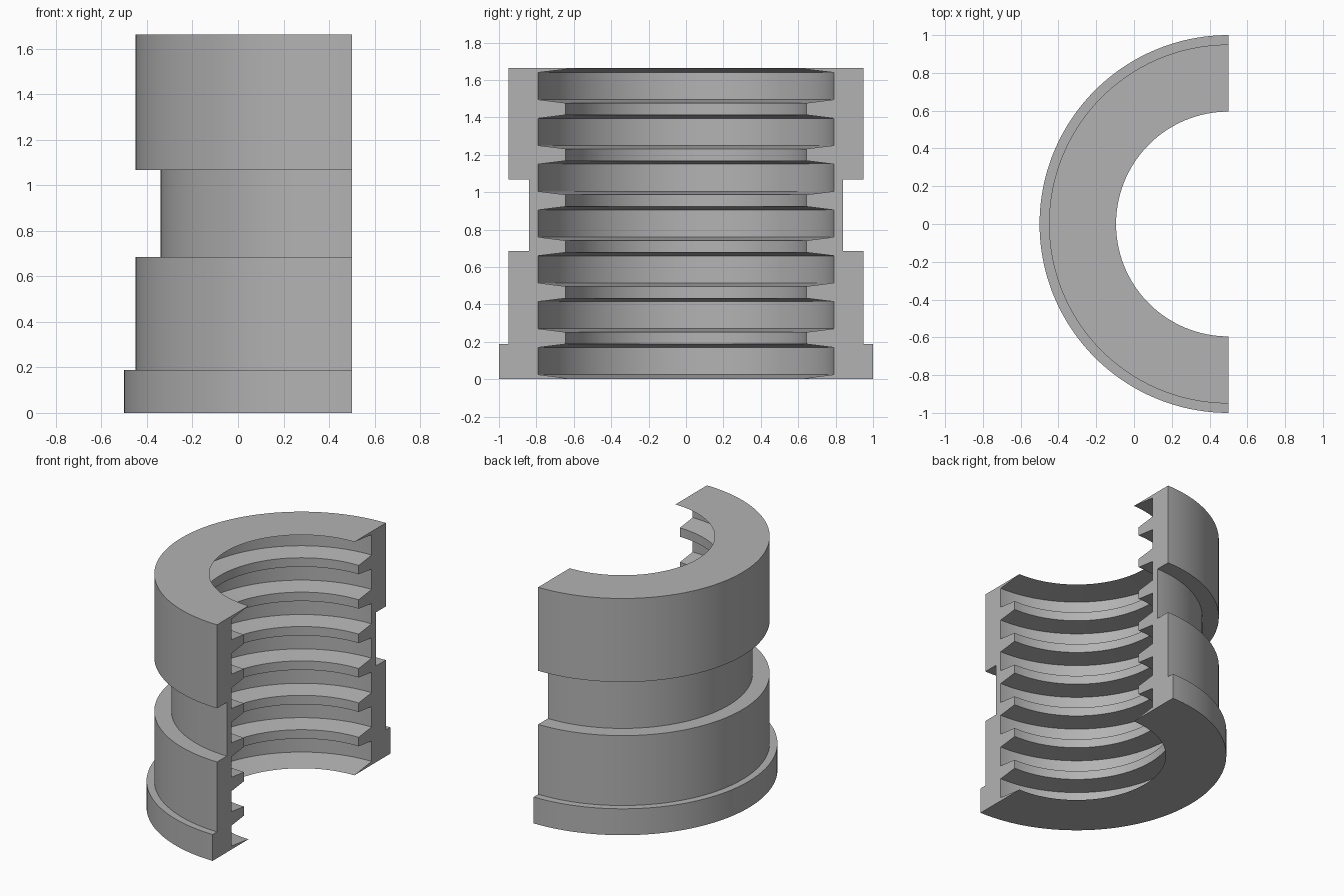
import bpy, bmesh, math

# Remove the default cube
cube = bpy.data.objects.get("Cube")
if cube:
    bpy.data.objects.remove(cube, do_unlink=True)

AXIS_X = 0.5            # axis of revolution lies on the cut plane
HEIGHT = 1.663
SEGMENTS = 96
PITCH, GROOVE_START, GROOVE_HEIGHT, GROOVES = 0.245, 0.025, 0.145, 7
GROOVE_R, TOOTH_R, LIP_R, TAPER = 0.79, 0.645, 0.595, 0.018


def make_material(name, color):
    mat = bpy.data.materials.new(name)
    mat.use_nodes = True
    mat.diffuse_color = color
    mat.node_tree.nodes["Principled BSDF"].inputs["Base Color"].default_value = color
    return mat


def sleeve_profile():
    """Closed (radius, height) outline: stepped outside, ribbed inside."""
    outside = [(1.0, 0), (1.0, 0.188), (0.95, 0.188), (0.95, 0.686),
               (0.84, 0.686), (0.84, 1.068), (0.95, 1.068), (0.95, HEIGHT)]
    inside = [(LIP_R, 0)]
    for i in range(GROOVES):
        low = GROOVE_START + i * PITCH
        high = low + GROOVE_HEIGHT
        if i > 0:
            inside.append((TOOTH_R, low - TAPER))
        inside += [(GROOVE_R, low), (GROOVE_R, high)]
        if i < GROOVES - 1:
            inside.append((TOOTH_R, high + TAPER))
    inside.append((LIP_R, HEIGHT))
    return outside + inside[::-1]


def half_revolve(name, profile, mat):
    """Sweep the outline half a turn around the axis and cap both cut ends."""
    bm = bmesh.new()
    rings = []
    for s in range(SEGMENTS + 1):
        a = math.pi / 2 + math.pi * s / SEGMENTS
        rings.append([bm.verts.new((AXIS_X + r * math.cos(a), r * math.sin(a), z))
                      for r, z in profile])
    n = len(profile)
    for a, b in zip(rings, rings[1:]):
        for i in range(n):
            j = (i + 1) % n
            bm.faces.new((a[i], a[j], b[j], b[i]))
    for ring in (rings[0], rings[-1]):
        bm.faces.new(ring)
    bmesh.ops.recalc_face_normals(bm, faces=bm.faces)
    mesh = bpy.data.meshes.new(name)
    bm.to_mesh(mesh)
    bm.free()
    mesh.materials.append(mat)
    obj = bpy.data.objects.new(name, mesh)
    bpy.context.collection.objects.link(obj)
    return obj


# Half sleeve with internal ribs
grey = make_material("neutral_grey", (0.45, 0.45, 0.45, 1))
sleeve = half_revolve("ribbed_half_sleeve", sleeve_profile(), grey)

bpy.ops.object.select_all(action='DESELECT')
sleeve.select_set(True)
bpy.context.view_layer.objects.active = sleeve
# The inner tapers are shallow, so only the fine facets are smoothed
bpy.ops.object.shade_smooth_by_angle(angle=math.radians(5))
